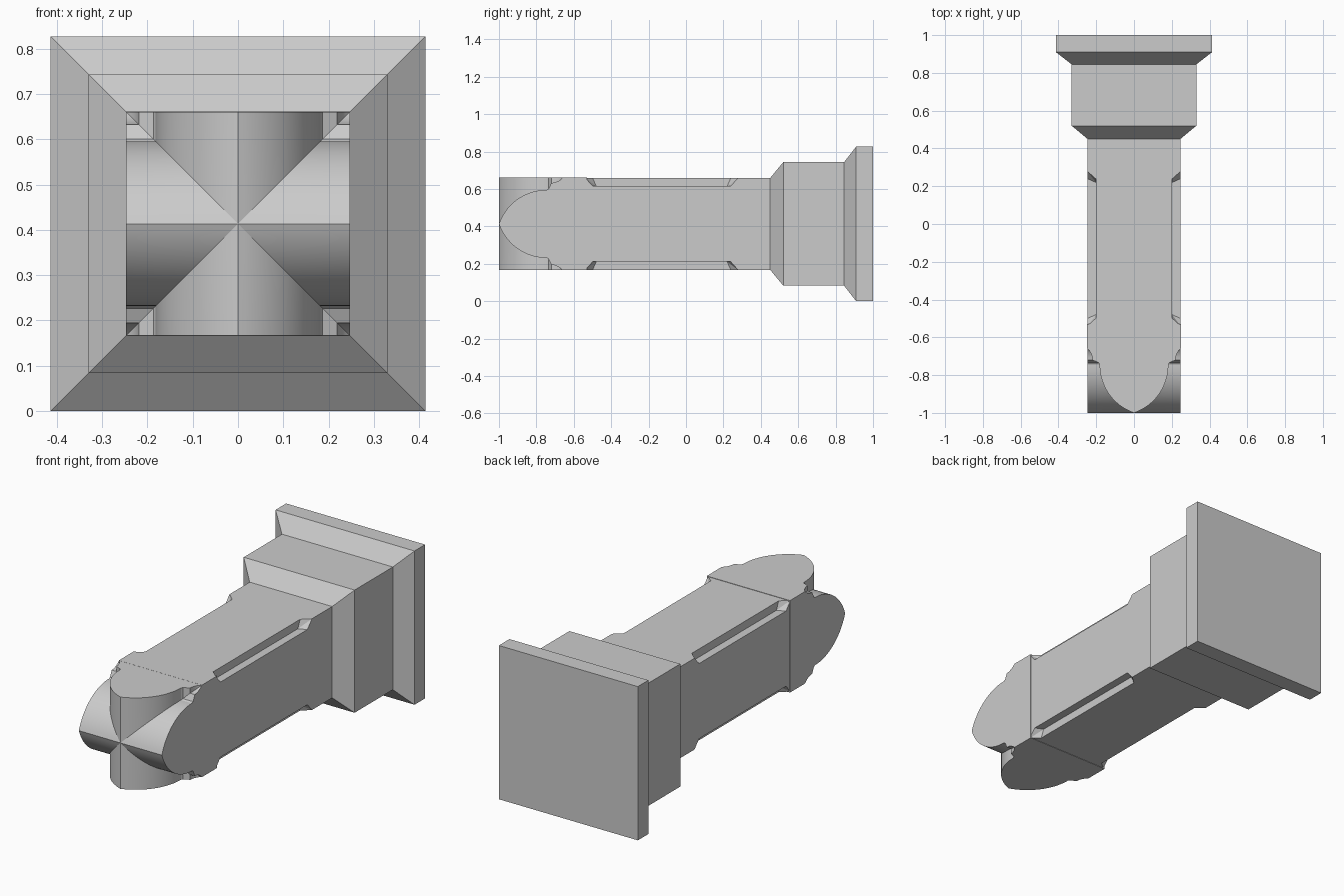
import bpy, bmesh, math

if "Cube" in bpy.data.objects:
    bpy.data.objects.remove(bpy.data.objects["Cube"])

CZ = 0.4135   # height of the long axis
H = 0.247     # half width of the square shaft


def new_object(name, bm):
    bmesh.ops.recalc_face_normals(bm, faces=bm.faces)
    me = bpy.data.meshes.new(name)
    bm.to_mesh(me)
    bm.free()
    ob = bpy.data.objects.new(name, me)
    bpy.context.collection.objects.link(ob)
    return ob


def square_loft(name, sections):
    """Loft square rings given as (y, half width) along the long axis."""
    bm = bmesh.new()
    rings = [[bm.verts.new((sx * h, y, CZ + sz * h))
              for sx, sz in ((-1, -1), (1, -1), (1, 1), (-1, 1))] for y, h in sections]
    for a, b in zip(rings, rings[1:]):
        for i in range(4):
            j = (i + 1) % 4
            bm.faces.new((a[i], a[j], b[j], b[i]))
    bm.faces.new(rings[0])
    bm.faces.new(rings[-1])
    return new_object(name, bm)


def extrude_profile(name, pts, upright):
    """Extrude an (offset, y) outline across the full width or height."""
    bm = bmesh.new()

    def pos(a, y, t):
        return (a, y, CZ + t) if upright else (t, y, CZ + a)
    r0 = [bm.verts.new(pos(a, y, -H)) for a, y in pts]
    r1 = [bm.verts.new(pos(a, y, H)) for a, y in pts]
    n = len(pts)
    for i in range(n):
        j = (i + 1) % n
        bm.faces.new((r0[i], r0[j], r1[j], r1[i]))
    bm.faces.new(r0)
    bm.faces.new(r1)
    return new_object(name, bm)


def boolean(ob, other, op):
    m = ob.modifiers.new(op.title(), 'BOOLEAN')
    m.operation, m.solver, m.object = op, 'EXACT', other
    other.hide_render = True
    other.hide_set(True)


def apply_and_clear(ob, helpers):
    bpy.ops.object.select_all(action='DESELECT')
    bpy.context.view_layer.objects.active = ob
    ob.select_set(True)
    for m in list(ob.modifiers):
        bpy.ops.object.modifier_apply(modifier=m.name)
    for h in helpers:
        bpy.data.objects.remove(h)


# stepped base and collar
square_loft("stepped_base", [(0.45, 0.2455), (0.52, 0.33), (0.845, 0.33),
                             (0.91, 0.4135), (1.0, 0.4135)])

# shaft, with a stepped groove along each long edge
shaft = square_loft("shaft", [(-0.53, 0.2455), (0.45, 0.2455)])
IN, MID, OUT = 0.202, H, 0.292
Y0, Y1 = -0.48, 0.22
corner = [(IN, IN, 0), (IN, MID, 0), (MID, IN, 0),
          (IN, OUT, 0.04), (OUT, IN, 0.04), (OUT, OUT, 0.12)]
cutters = []
for sx in (-1, 1):
    for sz in (-1, 1):
        bm = bmesh.new()
        for a, b, d in corner:
            for y in (Y0 - d, Y1 + d):
                bm.verts.new((sx * a, y, CZ + sz * b))
        bmesh.ops.convex_hull(bm, input=bm.verts)
        cutters.append(new_object("edge_groove_cutter", bm))
        boolean(shaft, cutters[-1], 'DIFFERENCE')
apply_and_clear(shaft, cutters)

# neck band below the cap
square_loft("neck_band", [(-0.66, H + 0.0005), (-0.53, H + 0.0005)])

# cap: two crossing pointed vaults with stepped shoulders
W, YS = 0.182, -0.745
R = (W * W + (1 + YS) ** 2) / (2 * W)
tip = math.asin((1 + YS) / R)
if W > R:
    tip = math.pi - tip
half = []
for i in range(21):
    t = tip * (1 - i / 20)
    half.append((max(0.0, W - R + R * math.cos(t)), YS - R * math.sin(t)))
half += [(0.187, -0.735), (0.219, -0.72), (0.221, -0.703),
         (0.229, -0.682), (0.238, -0.669), (H, -0.66)]
outline = half + [(-a, y) for a, y in reversed(half[1:])]
cap = extrude_profile("vaulted_cap", outline, True)
cross = extrude_profile("cross_vault", outline, False)
boolean(cap, cross, 'UNION')
apply_and_clear(cap, [cross])
bpy.ops.object.shade_smooth_by_angle(angle=math.radians(20))
